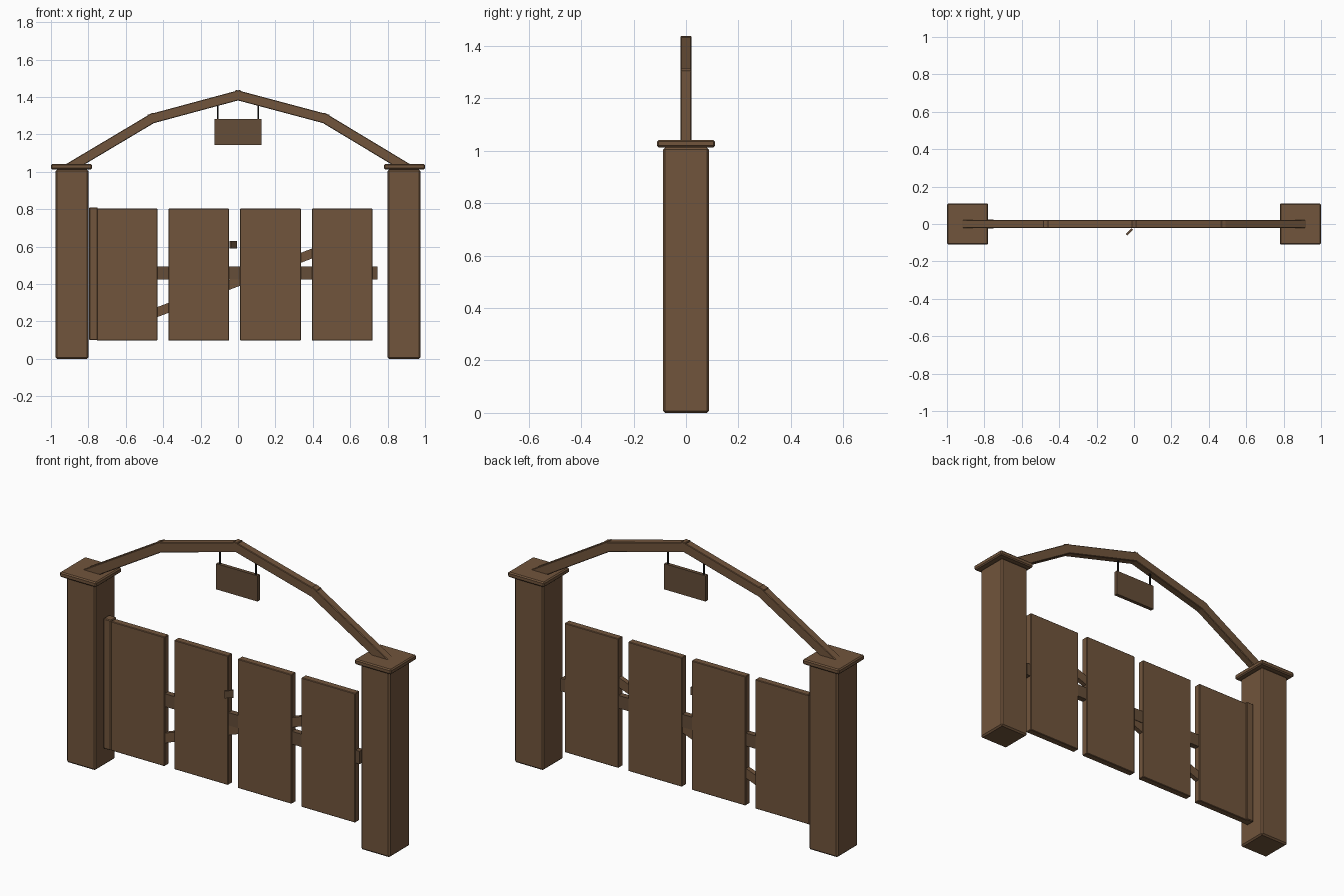
import bpy, math

if "Cube" in bpy.data.objects:
    bpy.data.objects.remove(bpy.data.objects["Cube"])


def material(name, rgb):
    m = bpy.data.materials.new(name)
    m.diffuse_color = (*rgb, 1)
    m.use_nodes = True
    m.node_tree.nodes["Principled BSDF"].inputs["Base Color"].default_value = m.diffuse_color
    return m


WOOD = material("brown_wood", (0.165, 0.09, 0.045))
SHADE = material("dark_wood", (0.13, 0.075, 0.04))
IRON = material("dark_iron", (0.01, 0.01, 0.01))


def box(name, center, size, rot=(0, 0, 0), bevel=0.0, mat=WOOD):
    bpy.ops.mesh.primitive_cube_add(size=1, location=center, rotation=rot)
    o = bpy.context.object
    o.name = name
    o.scale = size
    bpy.ops.object.transform_apply(location=False, rotation=False, scale=True)
    o.data.materials.append(mat)
    if bevel:
        b = o.modifiers.new("bevel", 'BEVEL')
        b.width = bevel
        b.segments = 1
    return o


def beam(name, a, b, height, depth, extend=0.0, bevel=0.0, mat=WOOD):
    """Box running between two (x, z) points in the gate plane."""
    dx, dz = b[0] - a[0], b[1] - a[1]
    mid = ((a[0] + b[0]) / 2, 0, (a[1] + b[1]) / 2)
    return box(name, mid, (math.hypot(dx, dz) + 2 * extend, depth, height),
               (0, -math.atan2(dz, dx), 0), bevel, mat)


# Posts with flat caps
for side, s in (("left", -1), ("right", 1)):
    box(f"{side}_post", (s * 0.888, 0, 0.506), (0.175, 0.175, 1.012), bevel=0.008)
    box(f"{side}_post_cap", (s * 0.89, 0, 1.027), (0.22, 0.22, 0.028), bevel=0.006)

# Faceted arch
arch = [(-0.895, 1.025), (-0.46, 1.284), (0, 1.408), (0.465, 1.284), (0.895, 1.025)]
for i, (a, b) in enumerate(zip(arch, arch[1:])):
    beam(f"arch_beam_{i + 1}", a, b, 0.052, 0.042, 0.02, 0.003)

# Gate leaf: hinge stile, panels, mid rail, diagonal brace
box("hinge_stile", (-0.773, 0, 0.455), (0.046, 0.05, 0.71), bevel=0.004)
for i in range(4):
    box(f"gate_panel_{i + 1}", (-0.593 + i * 0.3835, 0, 0.45), (0.325, 0.038, 0.705), bevel=0.003)
box("mid_rail", (-0.005, 0, 0.458), (1.5, 0.032, 0.07), mat=SHADE)
beam("diagonal_brace", (-0.70, 0.148), (0.68, 0.67), 0.05, 0.026)

# Latch plate turned towards the front right
box("latch", (-0.025, -0.042, 0.61), (0.045, 0.01, 0.04), (0, 0, math.radians(45)), mat=SHADE)

# Hanging sign board and its rods
box("sign_board", (0, 0, 1.212), (0.25, 0.02, 0.14), mat=SHADE)
for side, s in (("left", -1), ("right", 1)):
    bpy.ops.mesh.primitive_cylinder_add(vertices=8, radius=0.005, depth=0.1,
                                        location=(s * 0.108, 0, 1.325))
    rod = bpy.context.object
    rod.name = f"{side}_sign_rod"
    rod.data.materials.append(IRON)
